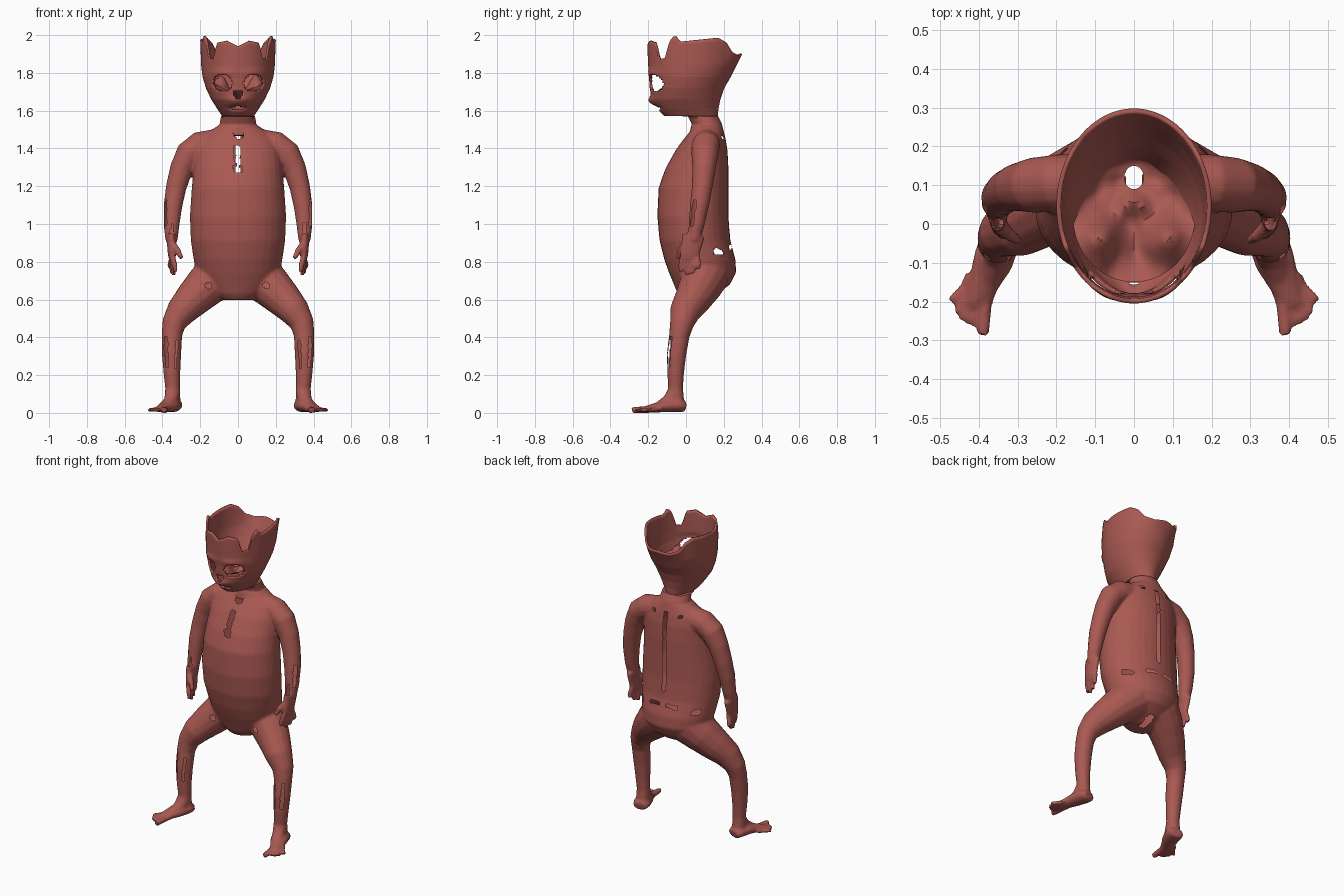
import bpy, bmesh, math, random
from mathutils import Vector, noise

if "Cube" in bpy.data.objects:
    bpy.data.objects.remove(bpy.data.objects["Cube"])

random.seed(3)
mat = bpy.data.materials.new("dull_red")
mat.diffuse_color = (0.40, 0.10, 0.085, 1)
mat.use_nodes = True
mat.node_tree.nodes["Principled BSDF"].inputs["Base Color"].default_value = mat.diffuse_color


def finish(bm, name):
    me = bpy.data.meshes.new(name)
    bmesh.ops.recalc_face_normals(bm, faces=bm.faces)
    bm.to_mesh(me)
    bm.free()
    ob = bpy.data.objects.new(name, me)
    bpy.context.collection.objects.link(ob)
    me.materials.append(mat)
    bpy.context.view_layer.objects.active = ob
    ob.select_set(True)
    return ob


def bridge(bm, rings, caps=True):
    loops = [[bm.verts.new(p) for p in r] for r in rings]
    n = len(loops[0])
    for a, b in zip(loops, loops[1:]):
        for i in range(n):
            bm.faces.new((a[i], a[(i + 1) % n], b[(i + 1) % n], b[i]))
    if caps:
        bm.faces.new(loops[0])
        bm.faces.new(loops[-1])


def tube(bm, pts, side, ref=(0, 1, 0), wide=1.0, n=14):
    """Tapered tube through (x, y, z, r), stretched along ref by wide."""
    P = [Vector((side * p[0], p[1], p[2])) for p in pts]
    ref = Vector(ref)
    rings = []
    for i, p in enumerate(P):
        t = (P[min(i + 1, len(P) - 1)] - P[max(i - 1, 0)]).normalized()
        u = (ref - t * ref.dot(t)).normalized()
        v = t.cross(u)
        rings.append([p + pts[i][3] * (u * wide * math.cos(a) + v * math.sin(a))
                      for a in (k * math.tau / n for k in range(n))])
    bridge(bm, rings)


# body: torso profile as (z, half width, front y, back y)
bm = bmesh.new()
torso = [(1.54, .09, .03, .19), (1.50, .15, .02, .20), (1.46, .20, -.01, .21), (1.40, .225, -.055, .22),
         (1.30, .235, -.11, .225), (1.20, .245, -.145, .225), (1.05, .255, -.152, .225),
         (.92, .25, -.14, .235), (.82, .235, -.115, .262), (.75, .22, -.09, .265), (.69, .19, -.065, .235),
         (.64, .14, -.045, .17), (.605, .08, -.02, .10)]
bridge(bm, [[(w * math.sin(a), (f + b) / 2 - (b - f) / 2 * math.cos(a), z)
             for a in (k * math.tau / 32 for k in range(32))] for z, w, f, b in torso])

for s in (1, -1):
    # arm
    tube(bm, [(.13, .11, 1.44, .07), (.20, .105, 1.425, .075), (.26, .10, 1.38, .072), (.30, .095, 1.30, .062),
              (.328, .085, 1.20, .055), (.345, .07, 1.10, .05), (.352, .055, 1.0, .042),
              (.352, .04, .92, .033)], s)
    # hand and fingers
    tube(bm, [(.352, .04, .95, .026), (.352, .03, .90, .024), (.35, .02, .85, .022), (.348, .02, .82, .018)],
         s, wide=2.4)
    for y, ze, x in ((-.028, .755, .335), (.005, .735, .345), (.036, .745, .352), (.066, .77, .36)):
        tube(bm, [(.348, .022 + (y - .02) * .8, .84, .015), (x, y, .79, .015), (x - .004, y, ze, .012)], s)
    tube(bm, [(.345, -.005, .90, .02), (.318, -.03, .865, .017), (.298, -.042, .825, .013)], s)
    # leg
    tube(bm, [(.10, .10, .74, .13), (.17, .075, .68, .115), (.24, .035, .61, .098), (.30, -.005, .545, .082),
              (.34, -.022, .48, .064), (.35, -.035, .42, .055), (.352, -.05, .32, .052),
              (.35, -.055, .22, .045), (.346, -.055, .14, .040), (.346, -.05, .05, .042)], s)
    # foot and toes
    tube(bm, [(.338, -.005, .04, .028), (.345, -.04, .048, .036), (.365, -.10, .047, .035),
              (.39, -.16, .036, .026), (.412, -.21, .028, .018)], s, (1, .4, 0), 1.5)
    tube(bm, [(.345, -.055, .13, .038), (.355, -.09, .075, .034), (.375, -.14, .045, .026)], s, (1, .4, 0), 1.1)
    for bx, by, ex, ey, r in ((.383, -.20, .391, -.288, .017), (.405, -.20, .422, -.262, .011),
                              (.42, -.19, .441, -.25, .011), (.43, -.175, .459, -.23, .011),
                              (.435, -.16, .474, -.20, .011)):
        tube(bm, [(bx - .01, by + .03, .032, r * 1.2), (bx, by, .026, r * 1.1), (ex, ey, .024, r)], s)

body = finish(bm, "hollow_body")
m = body.modifiers.new("merge", 'REMESH')
m.mode, m.voxel_size = 'VOXEL', .0085
bpy.ops.object.modifier_apply(modifier="merge")
m = body.modifiers.new("soften", 'SMOOTH')
m.factor, m.iterations = .5, 5
bpy.ops.object.modifier_apply(modifier="soften")

# tears in the thin skin: start, end, radius
tears = [((-.004, -.10, 1.29), (-.006, -.06, 1.30), .026), ((-.004, -.09, 1.31), (-.003, -.05, 1.41), .015),
         ((.004, 0, 1.48), (.008, .02, 1.485), .027),
         ((.0, .225, .97), (.0, .21, 1.49), .013),
         ((0, .08, .60), (0, .15, .62), .022), ((0, .11, 1.48), (0, .11, 1.55), .075)]
for s in (1, -1):
    tears += [((s * .03, .235, .88), (s * .09, .232, .875), .011), ((s * .17, .18, .845), (s * .205, .16, .855), .018),
              ((s * .09, .205, 1.46), (s * .15, .19, 1.47), .013),
              ((s * .12, -.06, .66), (s * .15, -.05, .675), .022),
              ((s * .385, -.085, .40), (s * .375, -.09, .25), .010), ((s * .32, -.09, .38), (s * .33, -.10, .24), .009),
              ((s * .385, .03, 1.0), (s * .385, .045, 1.12), .010), ((s * .352, .0, .94), (s * .352, .005, 1.0), .013)]
bm = bmesh.new()
bm.from_mesh(body.data)
low = min(v.co.z for v in bm.verts)
for v in bm.verts:
    v.co.z -= low


def torn(c):
    jag = .35 * noise.noise(c * 40) + 1
    for a, b, r in tears:
        a, b = Vector(a), Vector(b)
        d = b - a
        t = max(0, min(1, (c - a).dot(d) / d.length_squared))
        if (c - a - d * t).length < r * jag:
            return True
    return False


bmesh.ops.delete(bm, geom=[f for f in bm.faces if torn(f.calc_center_median())], context='FACES')
bm.to_mesh(body.data)
bm.free()
bpy.ops.object.shade_smooth_by_angle(angle=math.radians(40))
body.select_set(False)

# head: open bowl with a broken rim, same profile form as the torso
head = [(1.47, .13, .02, .205), (1.53, .097, .03, .19), (1.57, .09, .01, .17), (1.572, .085, -.115, .168),
        (1.61, .11, -.155, .172), (1.66, .142, -.185, .182), (1.72, .17, -.192, .203),
        (1.78, .188, -.196, .238), (1.84, .195, -.20, .268), (None, .2, -.205, .298)]
rim = [(0, 1.94), (18, 1.97), (34, 1.96), (41, 1.87), (51, 1.88), (58, 1.97), (65, 2.0), (71, 1.965),
       (95, 1.975), (120, 1.985), (132, 1.96), (142, 1.91), (158, 1.89), (181, 1.9)]


def rim_z(a):
    d = math.degrees(min(a, math.tau - a))
    for (a0, z0), (a1, z1) in zip(rim, rim[1:]):
        if d <= a1:
            return z0 + (z1 - z0) * (d - a0) / (a1 - a0)


def head_point(row, a):
    z, w, f, b = row
    return Vector((w * math.sin(a), (f + b) / 2 - (b - f) / 2 * math.cos(a), rim_z(a) if z is None else z))


bm = bmesh.new()
rings, N, K = [], 120, 7
for r0, r1 in zip(head, head[1:]):
    rings += [[head_point(r0, a).lerp(head_point(r1, a), k / K) for a in (i * math.tau / N for i in range(N))]
              for k in range(K)]
rings.append([head_point(head[-1], i * math.tau / N) for i in range(N)])
for p in (p for r in rings for p in r):
    if p.y < -.05:   # nose, lips and brow relief
        p.y -= .018 * math.exp(-(p.x / .05) ** 2 - ((p.z - 1.65) / .025) ** 2)
        p.y += .016 * math.exp(-(p.x / .06) ** 2 - ((p.z - 1.615) / .012) ** 2)
        p.y -= .010 * math.exp(-((abs(p.x) - .08) / .06) ** 2 - ((p.z - 1.80) / .02) ** 2)
bridge(bm, rings, False)


def face_hole(c):
    if c.y > -.06:
        return False
    x = abs(c.x)
    return (((x - .083) / .052) ** 2 + ((c.z - 1.745) / .046) ** 2 < 1
            or (abs(c.z - 1.68) < .022 and x < .012 + (c.z - 1.66) * .4)
            or (x / .045) ** 2 + ((c.z - 1.613) / .008) ** 2 < 1)


bmesh.ops.delete(bm, geom=[f for f in bm.faces if face_hole(f.calc_center_median())], context='FACES')
skull = finish(bm, "open_head")
m = skull.modifiers.new("thickness", 'SOLIDIFY')
m.thickness, m.offset = .012, -1
bpy.ops.object.shade_smooth_by_angle(angle=math.radians(40))
skull.select_set(False)

# lumpy floor inside the head, with a central opening down into the neck
bm = bmesh.new()
rings = []
for j in range(15):
    t = j / 14
    ring = []
    for i in range(64):
        a = i * math.tau / 64
        y0 = .12 * (1 - t) + .02 * t
        x = (.025 + .133 * t) * math.sin(a)
        y = y0 - (.03 + .14 * t) * math.cos(a)
        z = 1.625 + .085 * t * t
        z += .12 * math.exp(-((abs(x) - .085) / .05) ** 2 - ((y + .04) / .055) ** 2)
        z += .05 * math.exp(-(x / .05) ** 2 - ((y - .05) / .03) ** 2)
        z += .012 * noise.noise(Vector((x, y, 0)) * 25)
        ring.append((x, y, z))
    rings.append(ring)
bridge(bm, rings, False)
finish(bm, "head_floor")
bpy.ops.object.shade_smooth_by_angle(angle=math.radians(40))
